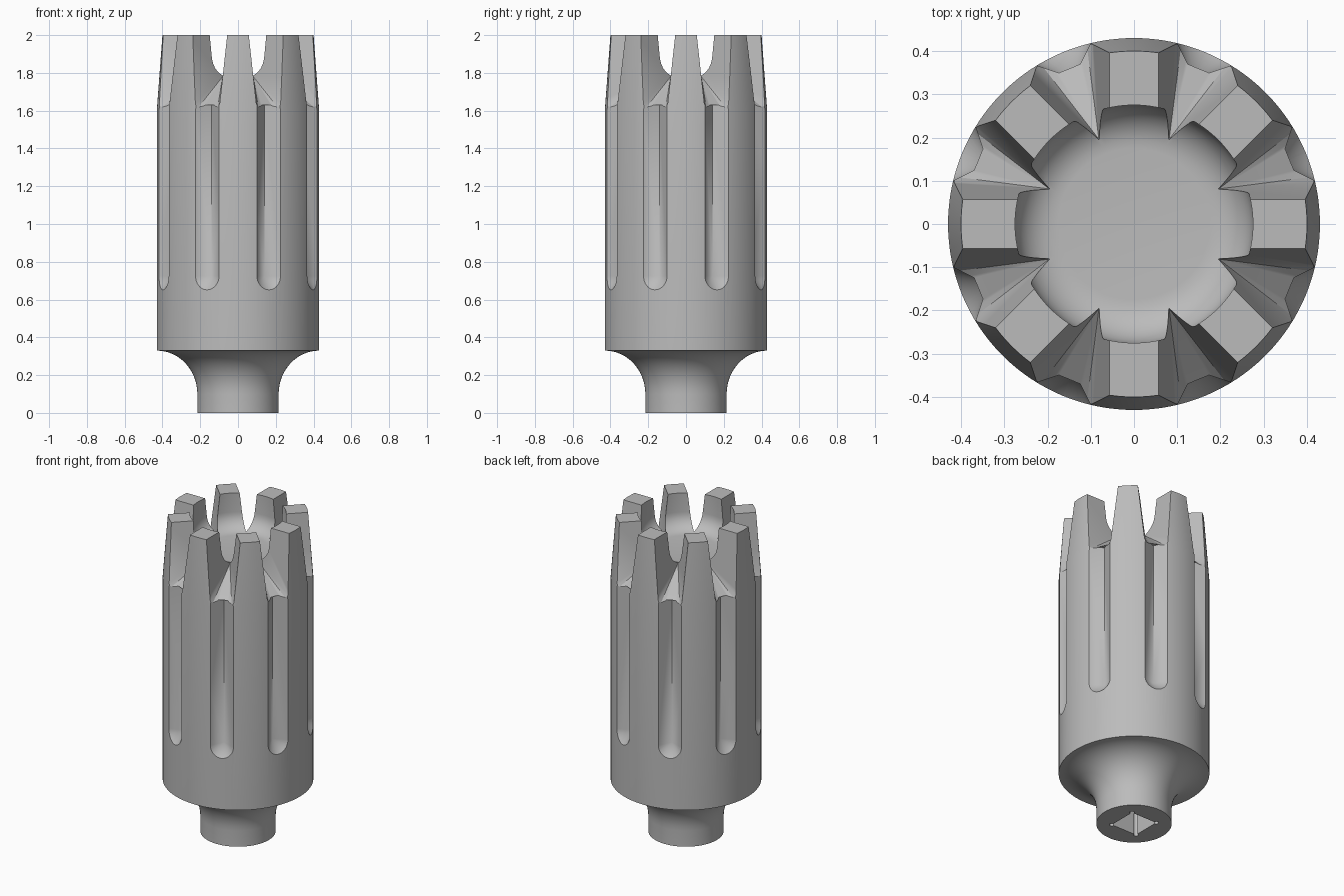
import bpy, bmesh
from math import sin, cos, pi
from mathutils import Vector, Matrix

cube = bpy.data.objects.get("Cube")
if cube:
    bpy.data.objects.remove(cube, do_unlink=True)

TOP, FLOOR, R = 2.0, 1.78, 0.43
HALF = pi / 8
S, C = sin(HALF), cos(HALF)

grey = bpy.data.materials.new("steel grey")
grey.use_nodes = True
colour = (0.5, 0.5, 0.5, 1)
grey.diffuse_color = colour
grey.node_tree.nodes["Principled BSDF"].inputs["Base Color"].default_value = colour


def finish(bm, name):
    bmesh.ops.recalc_face_normals(bm, faces=bm.faces[:])
    mesh = bpy.data.meshes.new(name)
    bm.to_mesh(mesh)
    bm.free()
    obj = bpy.data.objects.new(name, mesh)
    bpy.context.collection.objects.link(obj)
    mesh.materials.append(grey)
    return obj


def add_hull(bm, points, angle=0):
    turn = Matrix.Rotation(angle, 3, 'Z')
    verts = [bm.verts.new(turn @ Vector(p)) for p in points]
    out = bmesh.ops.convex_hull(bm, input=verts)
    loose = {v for v in out["geom_interior"] + out["geom_unused"]
             if isinstance(v, bmesh.types.BMVert)}
    bmesh.ops.delete(bm, geom=list(loose), context='VERTS')


def cut(body, cutter):
    cutter.hide_render = True
    mod = body.modifiers.new("cut", 'BOOLEAN')
    mod.operation = 'DIFFERENCE'
    mod.solver = 'EXACT'
    mod.object = cutter
    bpy.context.view_layer.objects.active = body
    bpy.ops.object.modifier_apply(modifier=mod.name)
    bpy.data.objects.remove(cutter, do_unlink=True)


# Turned body: neck, flared shoulder, barrel, tapered rim and shallow bowl
profile = [(0, 0), (0.215, 0)]
for i in range(13):
    a = pi / 2 * i / 12
    profile.append((R - 0.215 * cos(a), 0.1 + 0.23 * sin(a)))
profile += [(R, 1.6), (0.40, TOP), (0.275, TOP)]
for i in range(9):
    a = pi / 2 * i / 8
    profile.append((0.175 + 0.1 * cos(a), FLOOR + 0.1 - 0.1 * sin(a)))
profile.append((0, FLOOR))

bm = bmesh.new()
verts = [bm.verts.new((r, 0, z)) for r, z in profile]
edges = [bm.edges.new(pair) for pair in zip(verts, verts[1:])]
bmesh.ops.spin(bm, geom=verts + edges, axis=(0, 0, 1), cent=(0, 0, 0),
               angle=2 * pi, steps=128, use_duplicate=False)
bmesh.ops.remove_doubles(bm, verts=bm.verts[:], dist=0.0005)
body = finish(bm, "cutter_body")


# Prong flanks lean outward towards the bottom, parallel to each prong's axis
def flank(z):
    return 0.057 + (TOP - z) * 0.11


def half_width(u, z):
    return (u * S - flank(z)) / C


# Slots between the prongs, with a rounded floor falling outward
OUTER, HIGH, LOW = 0.46, 2.05, 1.57
tip = flank(FLOOR) / S
slot = [(flank(HIGH) / S, 0, HIGH), (tip, 0, FLOOR)]
for side in (-1, 1):
    slot.append((OUTER, side * half_width(OUTER, HIGH), HIGH))
    for rise, share in ((0.04, 1), (0.012, 0.85), (0, 0.6)):
        z = LOW + rise
        slot.append((OUTER, side * share * half_width(OUTER, z), z))
bm = bmesh.new()
for k in range(8):
    add_hull(bm, slot, HALF + k * pi / 4)
slots = finish(bm, "slot_cutter")

# V-shaped flutes with round lower ends
DEEP, START, END, WIDE = 0.366, 0.725, 1.63, 0.108
flute = [(DEEP, 0, START), (DEEP, 0, END), (OUTER, -WIDE, END), (OUTER, WIDE, END)]
for i in range(25):
    a = pi * i / 24
    flute.append((OUTER, WIDE * cos(a), START - WIDE * sin(a)))
bm = bmesh.new()
for k in range(8):
    add_hull(bm, flute, HALF + k * pi / 4)
flutes = finish(bm, "flute_cutter")

# Square drive socket with relieved corners
bm = bmesh.new()
bmesh.ops.create_cube(bm, size=1, matrix=Matrix.Translation((0, 0, 0.2))
                      @ Matrix.Diagonal((0.18, 0.18, 0.6, 1)))
socket = finish(bm, "socket_cutter")
bm = bmesh.new()
for x in (-0.09, 0.09):
    for y in (-0.09, 0.09):
        bmesh.ops.create_cone(bm, cap_ends=True, segments=16, radius1=0.014,
                              radius2=0.014, depth=0.6,
                              matrix=Matrix.Translation((x, y, 0.2)))
reliefs = finish(bm, "relief_cutter")

for cutter in (slots, flutes, socket, reliefs):
    cut(body, cutter)

bpy.ops.object.select_all(action='DESELECT')
body.select_set(True)
bpy.context.view_layer.objects.active = body
bpy.ops.object.shade_smooth_by_angle(angle=0.45)
